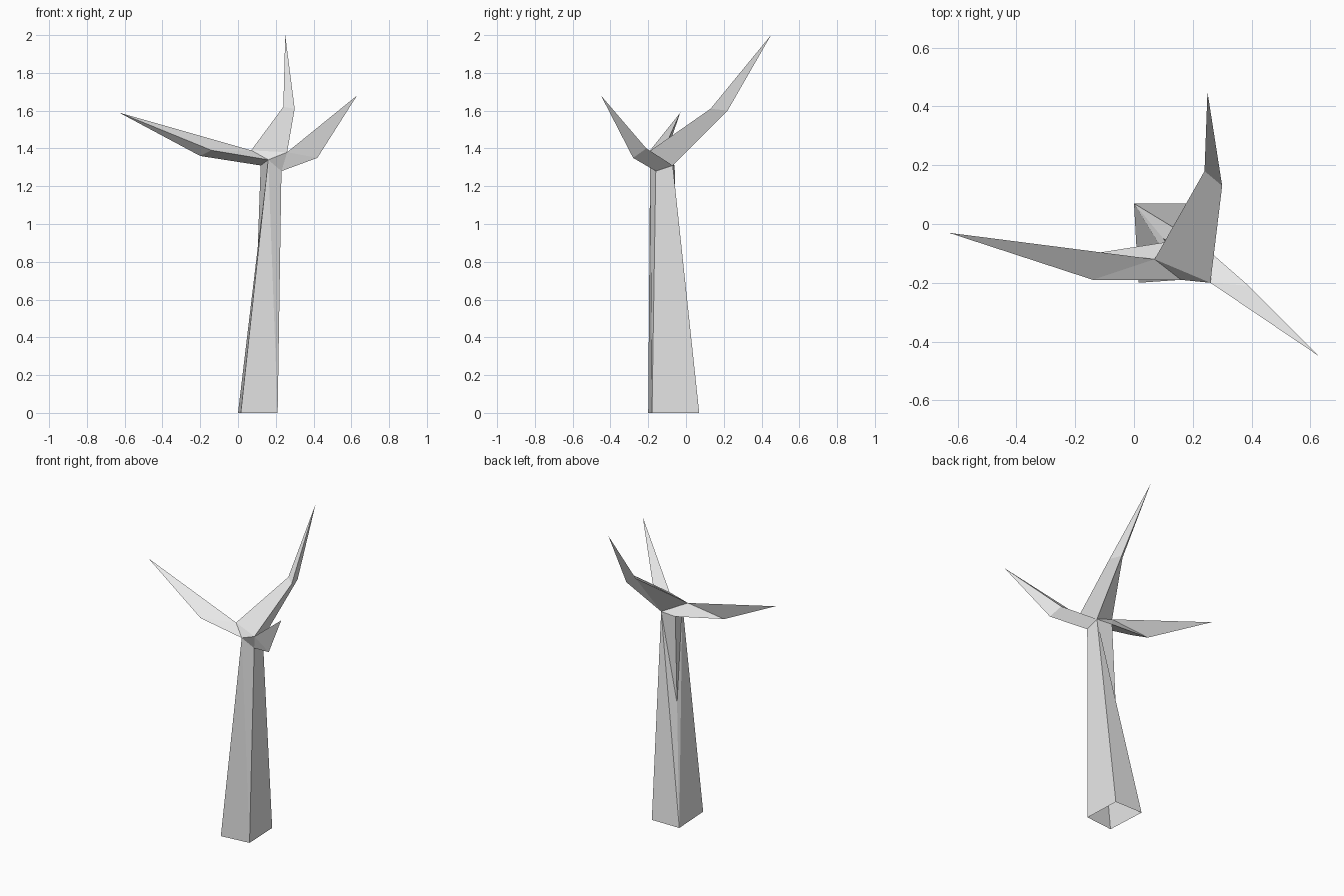
import bpy, bmesh

cube = bpy.data.objects.get("Cube")
if cube:
    bpy.data.objects.remove(cube)

# Corner points of the bare tree
P = {
    # open foot of the trunk
    "foot_bl": (0, .07, 0), "foot_fl": (.015, -.2, 0),
    "foot_fr": (.21, -.18, 0), "foot_br": (.2, .07, 0),
    # kink in the back edge and the fork where the branches start
    "kink": (.1, -.05, .75),
    "fork_bl": (.12, -.06, 1.31), "fork_fl": (.16, -.19, 1.34),
    "fork_fr": (.23, -.16, 1.28), "fork_br": (.23, -.07, 1.31),
    "crown_l": (.07, -.12, 1.39), "crown_r": (.26, -.2, 1.38),
    # long low branch
    "low_a": (-.2, -.11, 1.36), "low_b": (-.14, -.19, 1.39),
    "low_tip": (-.63, -.03, 1.59),
    # short front branch
    "short_a": (.42, -.28, 1.35), "short_b": (.39, -.21, 1.4),
    "short_tip": (.63, -.45, 1.68),
    # tall back branch
    "tall_a": (.24, .18, 1.62), "tall_b": (.3, .13, 1.61),
    "tall_c": (.28, .22, 1.6), "tall_tip": (.25, .45, 2),
}

# Flat facets of each part, as named corners
PARTS = {
    "trunk": [
        "foot_fl foot_fr fork_fl", "foot_fr fork_fr fork_fl",
        "foot_fr foot_br fork_br fork_fr",
        "foot_br foot_bl fork_br", "foot_bl kink fork_br",
        "kink fork_bl fork_br",
        "foot_bl foot_fl fork_fl", "foot_bl fork_fl kink",
        "kink fork_fl fork_bl",
    ],
    "low_branch": [
        "crown_l low_b fork_fl", "fork_bl fork_fl low_b low_a",
        "crown_l fork_bl low_a", "low_tip low_b crown_l",
        "low_tip low_a low_b", "low_tip crown_l low_a",
    ],
    "short_branch": [
        "fork_fl fork_fr crown_r", "fork_fr short_a crown_r",
        "fork_fr fork_br short_b short_a", "fork_br crown_r short_b",
        "short_tip crown_r short_a", "short_tip short_a short_b",
        "short_tip short_b crown_r",
    ],
    "tall_branch": [
        "fork_fl crown_r crown_l", "crown_l crown_r tall_b tall_a",
        "crown_r fork_br tall_c tall_b", "crown_l tall_a fork_br",
        "tall_a tall_c fork_br", "crown_l fork_br fork_bl",
        "tall_tip tall_a tall_b", "tall_tip tall_b tall_c",
        "tall_tip tall_c tall_a",
    ],
}

grey = bpy.data.materials.new("pale_grey")
grey.use_nodes = True
colour = (.8, .8, .8, 1)
grey.diffuse_color = colour
grey.node_tree.nodes["Principled BSDF"].inputs["Base Color"].default_value = colour

# Join the whole surface first so every facet is turned outward
bm = bmesh.new()
verts = {name: bm.verts.new(co) for name, co in P.items()}
groups = {part: [bm.faces.new([verts[n] for n in facet.split()]) for facet in facets]
          for part, facets in PARTS.items()}
bmesh.ops.recalc_face_normals(bm, faces=bm.faces)
bm.normal_update()
foot_side = groups["trunk"][0]
if foot_side.normal.y > 0:
    bmesh.ops.reverse_faces(bm, faces=bm.faces)

# One object for the trunk and for each branch
for part, faces in groups.items():
    corners = list({v for f in faces for v in f.verts})
    mesh = bpy.data.meshes.new(part)
    mesh.from_pydata([v.co[:] for v in corners], [],
                     [[corners.index(v) for v in f.verts] for f in faces])
    mesh.materials.append(grey)
    bpy.context.collection.objects.link(bpy.data.objects.new(part, mesh))
bm.free()
